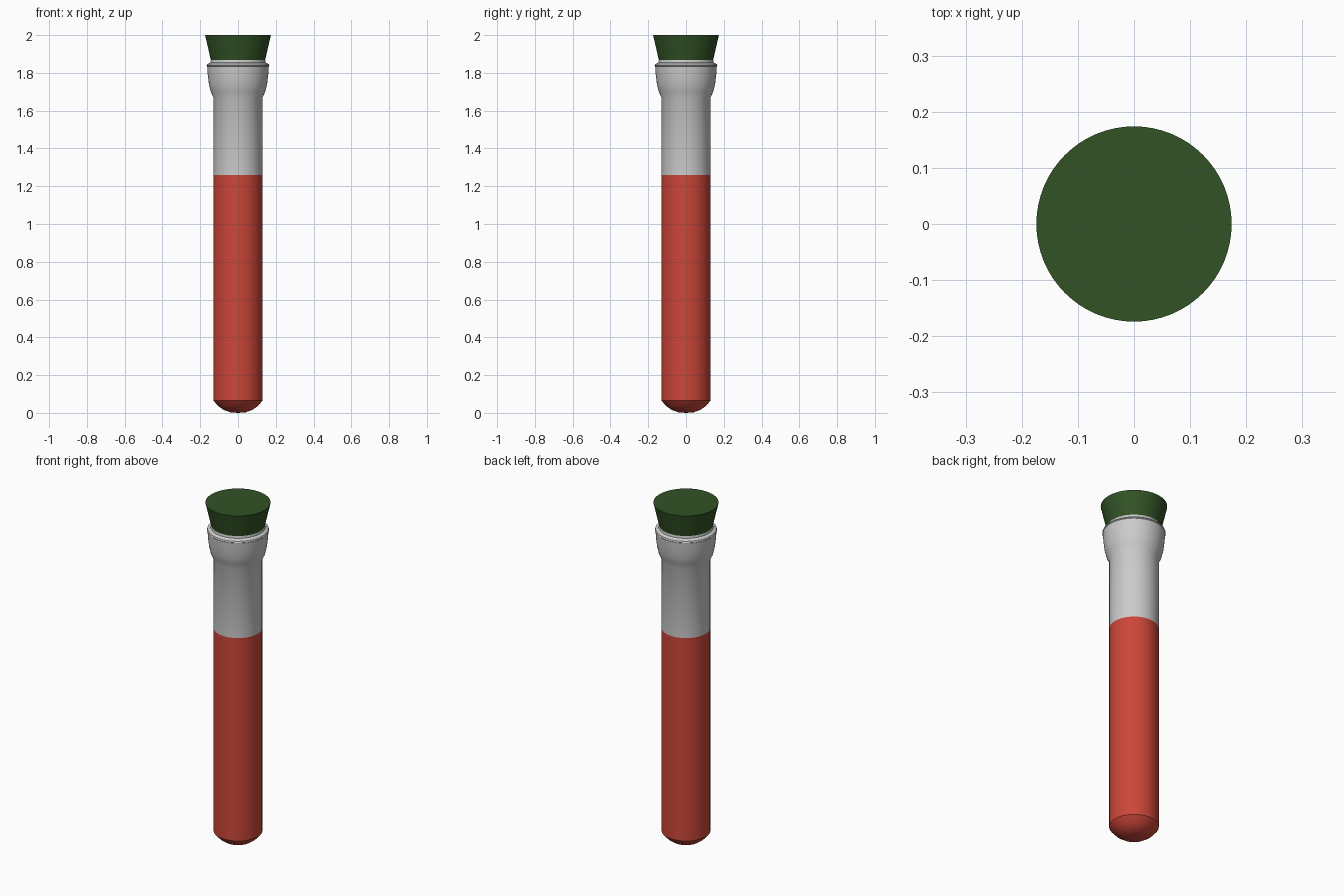
import bpy, bmesh, math

if "Cube" in bpy.data.objects:
    bpy.data.objects.remove(bpy.data.objects["Cube"])

SEGMENTS = 64


def material(name, rgb):
    m = bpy.data.materials.new(name)
    m.diffuse_color = (*rgb, 1.0)
    m.use_nodes = True
    m.node_tree.nodes["Principled BSDF"].inputs["Base Color"].default_value = m.diffuse_color
    return m


def lathe(name, profile, mats, pick=lambda z: 0):
    """Revolve (radius, z) points around z; pick(z) gives the material slot."""
    bm = bmesh.new()
    verts = [bm.verts.new((r, 0, z)) for r, z in profile]
    edges = [bm.edges.new(pair) for pair in zip(verts, verts[1:])]
    bmesh.ops.spin(bm, geom=verts + edges, cent=(0, 0, 0), axis=(0, 0, 1),
                   angle=math.tau, steps=SEGMENTS, use_merge=True)
    bmesh.ops.remove_doubles(bm, verts=bm.verts, dist=1e-5)
    bmesh.ops.recalc_face_normals(bm, faces=bm.faces)
    for f in bm.faces:
        f.material_index = pick(f.calc_center_median().z)
    me = bpy.data.meshes.new(name)
    bm.to_mesh(me)
    bm.free()
    for m in mats:
        me.materials.append(m)
    ob = bpy.data.objects.new(name, me)
    bpy.context.collection.objects.link(ob)
    bpy.context.view_layer.objects.active = ob
    ob.select_set(True)
    bpy.ops.object.shade_smooth_by_angle(angle=math.radians(30))
    ob.select_set(False)


glass = material("grey glass", (0.6, 0.6, 0.6))
red = material("red liquid", (0.6, 0.062, 0.04))
green = material("dark green stopper", (0.032, 0.085, 0.019))

# Tube: rounded foot, straight wall, flared neck, rim and lip
FILL = 1.26
lathe("tube", [
    (0, 0), (0.04, 0.003), (0.075, 0.015), (0.105, 0.036), (0.13, 0.065),
    (0.13, FILL), (0.13, 1.67),
    (0.144, 1.70), (0.154, 1.74), (0.160, 1.79), (0.163, 1.835),
    (0.166, 1.838), (0.163, 1.846), (0.146, 1.855), (0.144, 1.868), (0.12, 1.868),
], [glass, red], lambda z: int(z < FILL))

# Stopper: tapered plug pushed into the neck
lathe("stopper", [(0, 1.86), (0.142, 1.86), (0.174, 2.0), (0, 2.0)], [green])
